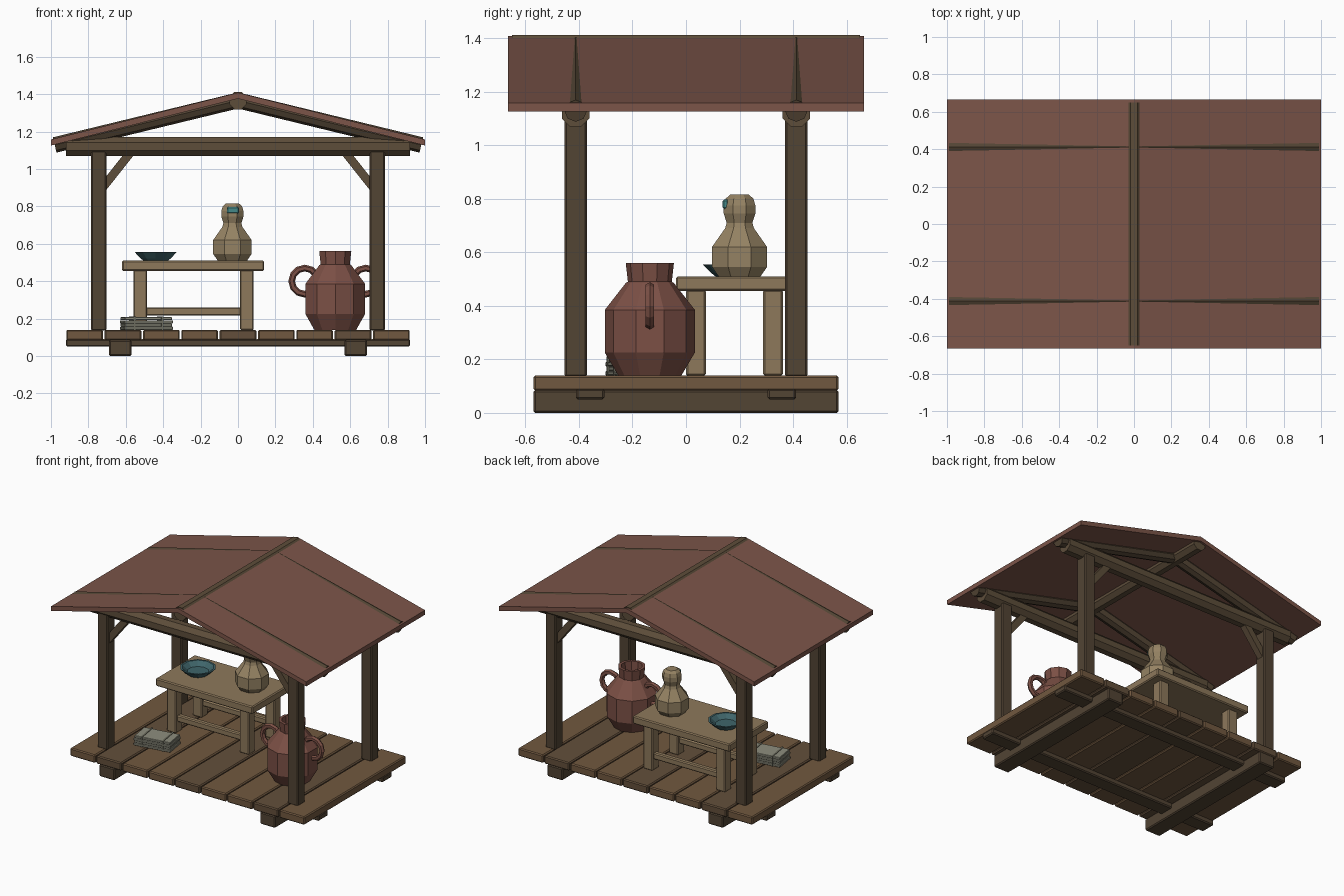
import bpy, bmesh, math
from mathutils import Vector

if "Cube" in bpy.data.objects:
    bpy.data.objects.remove(bpy.data.objects["Cube"])


def material(name, r, g, b):
    m = bpy.data.materials.new(name)
    m.diffuse_color = (r, g, b, 1)
    m.use_nodes = True
    m.node_tree.nodes["Principled BSDF"].inputs["Base Color"].default_value = m.diffuse_color
    return m


DARK = material("dark_wood", .085, .058, .034)
PLANK_A = material("plank_wood", .165, .098, .05)
PLANK_B = material("plank_wood_dark", .125, .078, .043)
BEAM = material("beam_wood", .11, .075, .042)
ROOF = material("roof_red", .20, .09, .066)
TABLE = material("table_wood", .27, .19, .105)
CLAY = material("pale_clay", .30, .225, .125)
RED = material("red_clay", .20, .08, .06)
TEAL = material("teal_glaze", .05, .13, .145)
PATCH = material("teal_patch", .06, .25, .25)
STACK = material("grey_bundle", .27, .27, .21)
ROPE = material("bundle_strap", .16, .16, .12)


def finish(name, bm, mat, loc=(0, 0, 0), rot=0):
    bmesh.ops.recalc_face_normals(bm, faces=bm.faces[:])
    me = bpy.data.meshes.new(name)
    bm.to_mesh(me)
    bm.free()
    me.materials.append(mat)
    ob = bpy.data.objects.new(name, me)
    ob.location = loc
    ob.rotation_euler.z = rot
    bpy.context.collection.objects.link(ob)
    return ob


def box(name, x, y, z, mat, bevel=.007, loc=(0, 0, 0), rot=0):
    """Box from (min, max) ranges with a small chamfer."""
    bm = bmesh.new()
    bmesh.ops.create_cube(bm, size=1)
    for v in bm.verts:
        v.co = [(a + b) / 2 + c * (b - a) for (a, b), c in zip((x, y, z), v.co)]
    ob = finish(name, bm, mat, loc, rot)
    if bevel:
        mod = ob.modifiers.new("chamfer", 'BEVEL')
        mod.width, mod.segments = bevel, 1
    return ob


def pole(name, a, b, r, mat, n=8, turn=0.5):
    """Faceted pole between two points; turn=0.5 puts a flat on top, 0 an edge."""
    a, b = Vector(a), Vector(b)
    d = (b - a).normalized()
    side = d.cross(Vector((0, 0, 1))).normalized()
    up = side.cross(d)
    bm = bmesh.new()
    rings = []
    for p in (a, b):
        rings.append([bm.verts.new(p + r * (up * math.cos(t) + side * math.sin(t)))
                      for t in (2 * math.pi * (i + turn) / n for i in range(n))])
    for i in range(n):
        j = (i + 1) % n
        bm.faces.new((rings[0][i], rings[0][j], rings[1][j], rings[1][i]))
    for ring in rings:
        bm.faces.new(ring)
    return finish(name, bm, mat)


def lathe(name, profile, n, loc, mat, turn=0.5):
    """Turned vessel from (radius, height) points, closed at both ends."""
    bm = bmesh.new()
    rings = [[bm.verts.new((r * math.cos(t), r * math.sin(t), z))
              for t in (2 * math.pi * (i + turn) / n for i in range(n))] for r, z in profile]
    for lo, hi in zip(rings, rings[1:]):
        for i in range(n):
            j = (i + 1) % n
            bm.faces.new((lo[i], lo[j], hi[j], hi[i]))
    bm.faces.new(rings[0])
    bm.faces.new(rings[-1])
    return finish(name, bm, mat, loc)


# Deck: nine planks over joists and runners
for i in range(9):
    cx = (i - 4) * .205
    box(f"deck_plank_{i}", (cx - .098, cx + .098), (-.57, .57), (.083, .14),
        PLANK_B if i % 3 == 1 else PLANK_A)
for s in (-1, 1):
    box("deck_joist", (-.92, .92), (s * .358 - .053, s * .358 + .053), (.05, .09), DARK)
    box("deck_runner", (s * .63 - .06, s * .63 + .06), (-.57, .57), (0, .085), DARK)

# Frame: posts, braces, beams, rafters
for sy in (-1, 1):
    y = sy * .412
    pole("cross_beam", (-.92, y, 1.12), (.92, y, 1.12), .055, BEAM)
    for sx in (-1, 1):
        x = sx * .745
        box("post", (x - .041, x + .041), (y - .042, y + .042), (.135, 1.10), DARK)
        pole("brace", (sx * .735, y, .885), (sx * .565, y, 1.10), .032, BEAM, n=4)
        pole("rafter", (0, y, 1.366), (sx * .98, y, 1.128), .042, DARK, turn=0)
pole("ridge_pole", (0, -.65, 1.365), (0, .65, 1.365), .05, BEAM)

# Roof: one slab per slope
for s, side in ((-1, "left"), (1, "right")):
    bm = bmesh.new()
    ends = [[bm.verts.new((s * x, y, z)) for x, z in
             ((0, 1.408), (1, 1.157), (1, 1.125), (0, 1.376))] for y in (-.665, .665)]
    for i in range(4):
        j = (i + 1) % 4
        bm.faces.new((ends[0][i], ends[0][j], ends[1][j], ends[1][i]))
    for e in ends:
        bm.faces.new(e)
    finish("roof_" + side, bm, ROOF)

# Table
box("table_top", (-.62, .14), (-.038, .40), (.455, .51), TABLE)
for y in (.037, .325):
    for x in (-.523, .047):
        box("table_leg", (x - .037, x + .037), (y - .037, y + .037), (.138, .46), TABLE)
    box("table_stretcher", (-.52, .04), (y - .02, y + .02), (.215, .26), TABLE)

# Bowl
lathe("bowl", [(.07, 0), (.085, .012), (.118, .045), (.104, .045), (.07, .016)],
      10, (-.44, .18, .51), TEAL)

# Jug with a glazed patch on its neck
lathe("jug", [(.085, 0), (.111, .035), (.111, .11), (.058, .18), (.052, .20),
              (.064, .235), (.064, .265), (.056, .29), (.038, .305)],
      8, (-.03, .20, .51), CLAY)
box("jug_patch", (-.06, .005), (.136, .16), (.762, .797), PATCH, .006)

# Large two-handled pot
POT = (.52, -.135, .14)
lathe("pot", [(.118, 0), (.168, .085), (.168, .245), (.09, .345), (.082, .35),
              (.09, .42), (.07, .42), (.066, .34), (.11, .27)], 10, POT, RED)
for s, side in ((-1, "left"), (1, "right")):
    bm = bmesh.new()
    n, m = 12, 6
    ring = []
    for i in range(n):
        t = 2 * math.pi * i / n
        ring.append([bm.verts.new((s * (.163 + (.07 + .018 * math.cos(p)) * math.cos(t)),
                                   .018 * math.sin(p),
                                   .26 + (.07 + .018 * math.cos(p)) * math.sin(t)))
                     for p in (2 * math.pi * k / m for k in range(m))])
    for i in range(n):
        for k in range(m):
            i2, k2 = (i + 1) % n, (k + 1) % m
            bm.faces.new((ring[i][k], ring[i2][k], ring[i2][k2], ring[i][k2]))
    finish("pot_handle_" + side, bm, RED, POT)

# Strapped bundle of sheets on the deck
B, R = (-.49, -.205, .14), math.radians(9)
for k in range(4):
    d = .004 * (k % 2)
    box(f"bundle_layer_{k}", (-.132 + d, .132 - d), (-.077 + d, .077 - d),
        (k * .017, k * .017 + .0165), STACK, .003, B, R)
for x in (-.075, .075):
    box("bundle_strap", (x - .006, x + .006), (-.08, .08), (0, .071), ROPE, 0, B, R)
